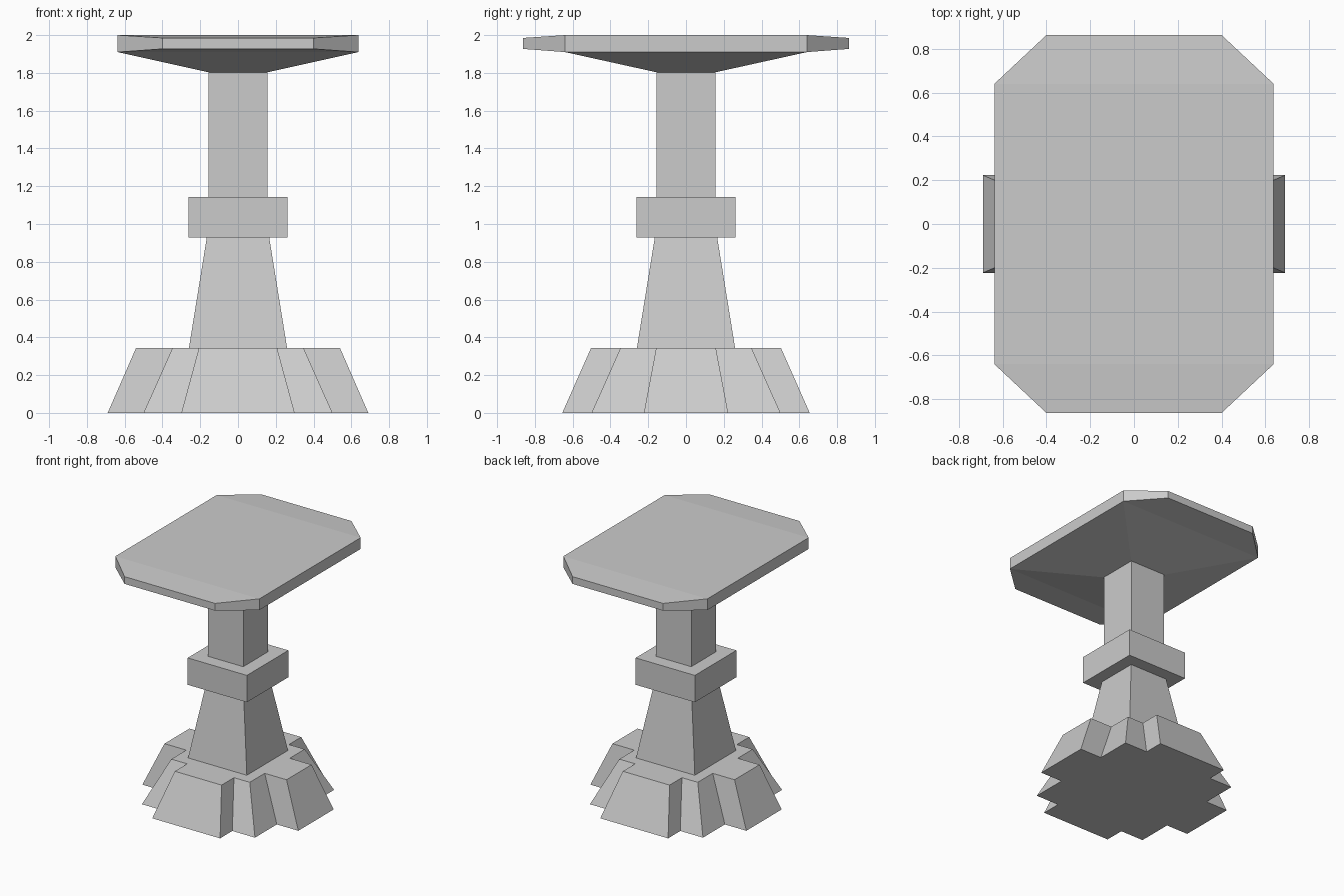
import bpy, bmesh
from mathutils import Vector

if "Cube" in bpy.data.objects:
    bpy.data.objects.remove(bpy.data.objects["Cube"])


def rect(x, y):
    return [(x, y), (-x, y), (-x, -y), (x, -y)]


def star(ax, ay, s, bx, by):
    # square of half-size s with a stepped arm on each side
    q = [(ax, ay), (s, ay), (s, s), (bx, s), (bx, by)]
    return (q + [(-x, y) for x, y in reversed(q)]
            + [(-x, -y) for x, y in q] + [(x, -y) for x, y in reversed(q)])


def loft(rings):
    # rings: list of (outline, z), joined from bottom to top and capped
    bm = bmesh.new()
    loops = [[bm.verts.new((x, y, z)) for x, y in pts] for pts, z in rings]
    n = len(loops[0])
    for a, b in zip(loops, loops[1:]):
        for i in range(n):
            j = (i + 1) % n
            bm.faces.new((a[i], a[j], b[j], b[i]))
    bm.faces.new(loops[0][::-1])
    bm.faces.new(loops[-1])
    return bm


def finish(name, bm):
    bmesh.ops.recalc_face_normals(bm, faces=bm.faces)
    me = bpy.data.meshes.new(name)
    bm.to_mesh(me)
    bm.free()
    ob = bpy.data.objects.new(name, me)
    bpy.context.collection.objects.link(ob)


# Stepped, flared foot
finish("base", loft([(star(0.69, 0.223, 0.50, 0.30, 0.655), 0),
                     (star(0.54, 0.158, 0.347, 0.207, 0.503), 0.343)]))

# Tapered lower column, collar and upper post
finish("lower_column", loft([(rect(0.26, 0.26), 0.343), (rect(0.165, 0.165), 0.93)]))
finish("collar", loft([(rect(0.262, 0.262), 0.928), (rect(0.262, 0.262), 1.143)]))
finish("upper_post", loft([(rect(0.155, 0.155), 1.143), (rect(0.155, 0.155), 1.803)]))

# Table top: flared underside and slab
bm = loft([(rect(0.155, 0.155), 1.803), (rect(0.637, 0.64), 1.91),
           (rect(0.637, 0.64), 2.0)])

# Narrowed, thinner ends pulled out from the slab
ends = [f for f in bm.faces
        if abs(f.normal.y) >= 0 and all(abs(abs(v.co.y) - 0.64) < 1e-4 for v in f.verts)
        and len({round(v.co.y, 3) for v in f.verts}) == 1]
for v in (v for f in bmesh.ops.extrude_discrete_faces(bm, faces=ends)["faces"] for v in f.verts):
    side = 1 if v.co.y > 0 else -1
    v.co = Vector((v.co.x * 0.40 / 0.637, side * 0.862,
                   1.985 if v.co.z > 1.95 else 1.927))
finish("table_top", bm)
